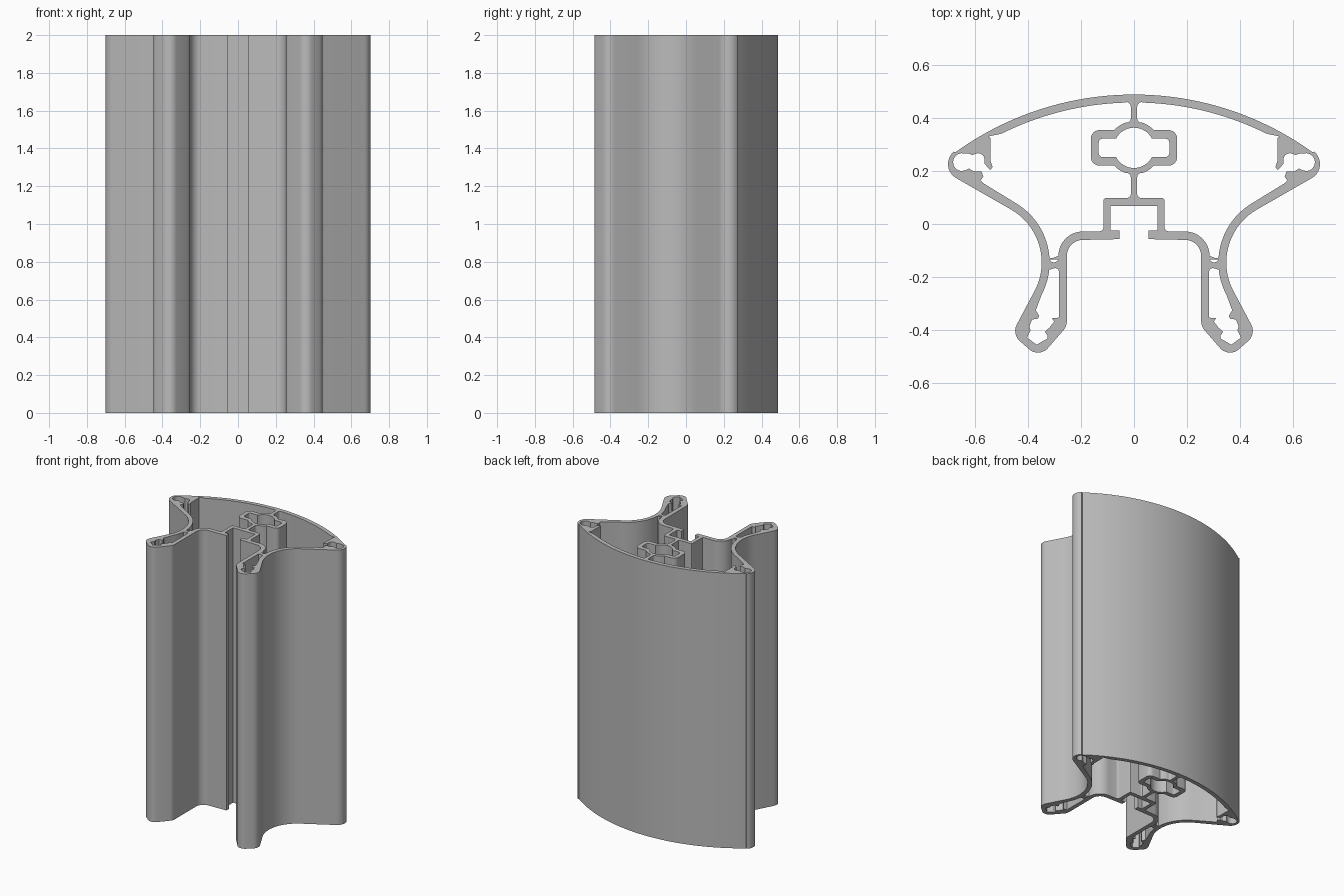
import bpy, bmesh
from math import radians, cos, sin

LENGTH = 2.0

cube = bpy.data.objects.get("Cube")
if cube:
    bpy.data.objects.remove(cube, do_unlink=True)


def arc(cx, cy, radius, start, end, steps=6):
    """Points along a circular arc, angles in degrees."""
    points = []
    for i in range(steps + 1):
        angle = radians(start + (end - start) * i / steps)
        points.append((cx + radius * cos(angle), cy + radius * sin(angle)))
    return points


def mirrored(points):
    return [(-x, y) for x, y in reversed(points)]


def symmetric(half):
    """Close a right-hand half outline with its mirror image."""
    return half + [p for p in mirrored(half) if abs(p[0]) > 1e-5]


# Shared centres and radii
crown_y, crown_r = -.662, 1.15          # curved back wall
waist_x, waist_y, waist_r = .578, -.145, .23   # concave side wall
wall = .03
boss_y = .287

# Outer skin, from the middle of the back round to the open front channel
skin = (
    arc(0, crown_y, crown_r, 90, 54.2, 20)
    + arc(.64, .226, .061, 50, -60, 10)                     # wing tip
    + arc(waist_x, waist_y, waist_r, 120, 210, 18)          # waist
    + arc(.398, -.403, .05, 30, -50)                        # foot
    + arc(.362, -.435, .05, -55, -135)
    + arc(.303, -.367, .05, 225, 180, 4)
    + arc(.193, -.12, .06, 0, 90, 8)                        # shoulder
    + [(.054, -.057), (.054, -.025), (.088, -.025), (.088, .068)]  # channel lip
)

# Main chamber beside the central web
chamber = (
    arc(.03, .442, .018, 180, 100, 4)
    + arc(0, crown_y, crown_r - wall, 88, 63.5, 16)
    + arc(.552, .318, .012, 100, 180, 3)
    # hook and open pocket in the wing tip
    + [(.54, .235), (.533, .215), (.541, .203), (.563, .226)]
    + arc(.588, .242, .025, 180, 90, 4)
    + [(.61, .26), (.622, .265)]
    + arc(.648, .233, .034, 85, -85, 8)
    + [(.634, .203), (.622, .209), (.602, .197), (.574, .197), (.568, .178),
       (.578, .165), (.57, .155)]
    # inside of the waist
    + arc(waist_x, waist_y, waist_r + wall, 120, 176, 12)
    + arc(.302, -.127, .018, 200, 340)
    + arc(.193, -.12, .092, 0, 90, 8)
    # outside of the channel
    + arc(.13, -.013, .015, 270, 180, 3)
    + arc(.105, .088, .01, 0, 90, 3)
    + arc(.027, .113, .015, 270, 180, 3)
    # outside of the central boss
    + arc(.027, .177, .015, 180, 100, 3)
    + arc(0, boss_y, .1, -73, -42, 4)
    + arc(.13, boss_y - .034, .033, -90, 0)
    + arc(.13, boss_y + .034, .033, 0, 90)
    + arc(0, boss_y, .1, 42, 73, 4)
    + arc(.027, .397, .015, 260, 180, 3)
)

# Hollow inside each leg, with a stepped screw pocket at the foot
leg_hollow = (
    arc(.297, -.18, .014, 180, 90, 3)
    + arc(waist_x, waist_y, waist_r + wall, 186, 208, 6)
    + [(.37, -.325), (.357, -.347), (.362, -.357), (.384, -.36), (.394, -.385),
       (.39, -.402), (.403, -.428), (.367, -.455), (.327, -.432), (.325, -.42),
       (.337, -.407), (.318, -.39), (.301, -.368), (.309, -.355), (.283, -.353)]
)

# Bore through the central boss
bore = symmetric(
    arc(0, boss_y, .076, 90, 27.5, 8)
    + arc(.118, boss_y + .02, .015, 90, 0, 3)
    + arc(.118, boss_y - .02, .015, 0, -90, 3)
    + arc(0, boss_y, .076, -27.5, -90, 8)
)

outlines = [symmetric(skin), bore,
            chamber, mirrored(chamber), leg_hollow, mirrored(leg_hollow)]

# Fill the cross-section between the outlines, then extrude it upward
bm = bmesh.new()
for outline in outlines:
    verts = [bm.verts.new((x, y, 0)) for x, y in outline]
    for a, b in zip(verts, verts[1:] + verts[:1]):
        bm.edges.new((a, b))
bmesh.ops.triangle_fill(bm, edges=bm.edges[:], use_beauty=True, normal=(0, 0, 1))
result = bmesh.ops.extrude_face_region(bm, geom=bm.faces[:], use_keep_orig=True)
top = [g for g in result["geom"] if isinstance(g, bmesh.types.BMVert)]
bmesh.ops.translate(bm, verts=top, vec=(0, 0, LENGTH))
bmesh.ops.recalc_face_normals(bm, faces=bm.faces[:])

mesh = bpy.data.meshes.new("extruded_profile")
bm.to_mesh(mesh)
bm.free()
profile = bpy.data.objects.new("extruded_profile", mesh)
bpy.context.collection.objects.link(profile)

# Plain aluminium grey
grey = bpy.data.materials.new("aluminium_grey")
grey.use_nodes = True
color = (.5, .5, .5, 1)
grey.diffuse_color = color
grey.node_tree.nodes["Principled BSDF"].inputs["Base Color"].default_value = color
mesh.materials.append(grey)

bpy.ops.object.select_all(action='DESELECT')
profile.select_set(True)
bpy.context.view_layer.objects.active = profile
bpy.ops.object.shade_smooth_by_angle(angle=radians(30))
